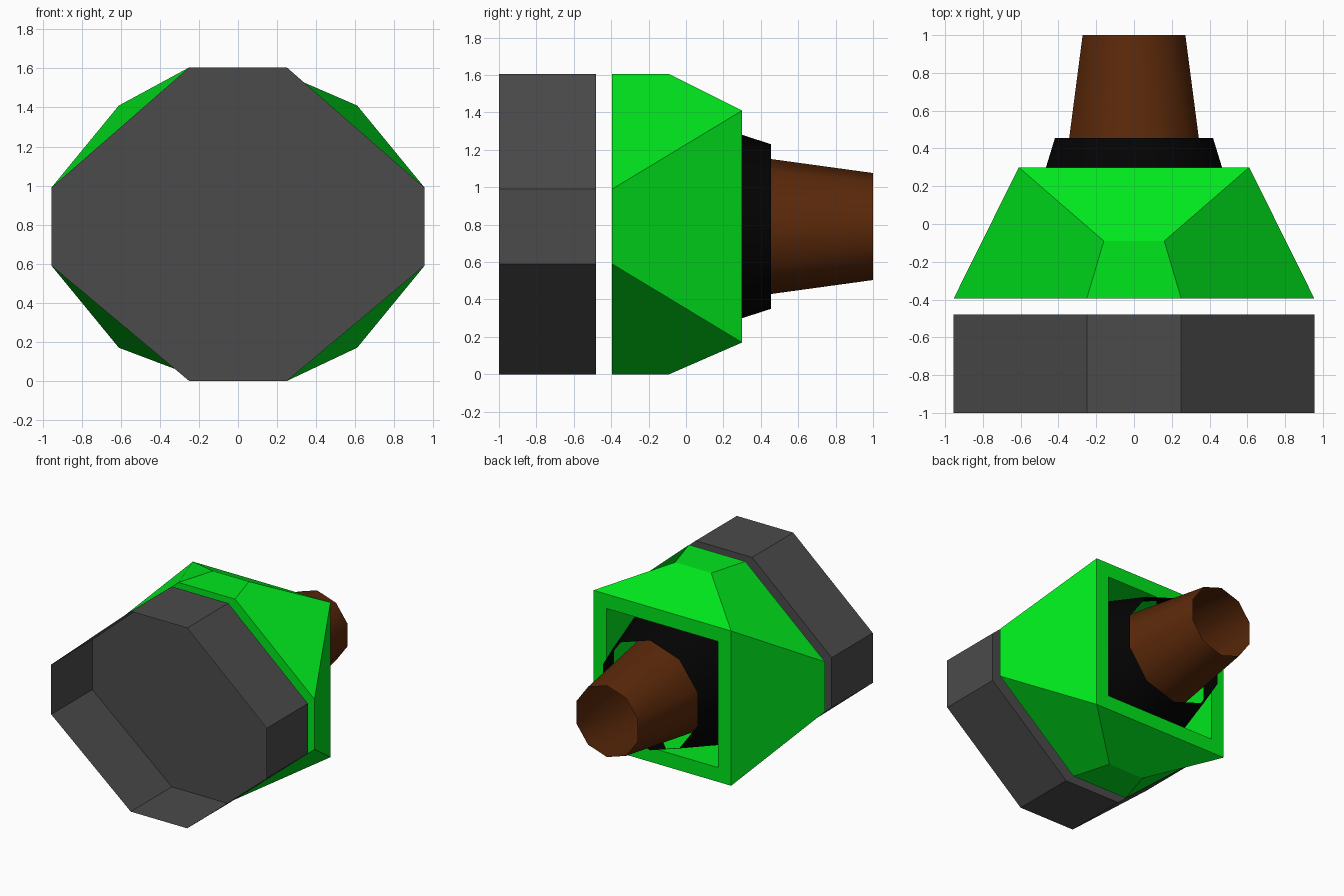
import bpy, bmesh, math

if "Cube" in bpy.data.objects:
    bpy.data.objects.remove(bpy.data.objects["Cube"])

def material(name, rgb):
    m = bpy.data.materials.new(name)
    m.diffuse_color = (*rgb, 1)
    m.use_nodes = True
    m.node_tree.nodes["Principled BSDF"].inputs["Base Color"].default_value = m.diffuse_color
    return m

def finish(bm, name, mat, smooth=False):
    bmesh.ops.recalc_face_normals(bm, faces=bm.faces[:])
    for f in bm.faces:
        f.smooth = smooth
    me = bpy.data.meshes.new(name)
    bm.to_mesh(me)
    bm.free()
    ob = bpy.data.objects.new(name, me)
    bpy.context.collection.objects.link(ob)
    me.materials.append(mat)
    return ob

def loft(name, rings, mat, end_cap=False, smooth=False):
    """Skin a list of (y, [(x, z), ...]) rings along y, open at the first ring."""
    bm = bmesh.new()
    rows = [[bm.verts.new((x, y, z)) for x, z in pts] for y, pts in rings]
    for a, b in zip(rows, rows[1:]):
        n = len(a)
        for i in range(n):
            j = (i + 1) % n
            bm.faces.new((a[i], a[j], b[j], b[i]))
    if end_cap:
        bm.faces.new(rows[-1])
    return finish(bm, name, mat, smooth)

def decagon(r, zc=0.79):
    angles = [math.pi / 2 + i * math.pi / 5 for i in range(10)]
    return [(r * math.cos(a), zc + r * math.sin(a)) for a in angles]

grey = material("dark_grey", (0.07, 0.07, 0.07))
green = material("green", (0.0, 0.8, 0.012))
black = material("black", (0.001, 0.001, 0.001))
brown = material("brown", (0.105, 0.022, 0.003))

# Front slab: a shell open at the front
outline = [(0.25, 0), (0.955, 0.59), (0.955, 0.99), (0.25, 1.605),
           (-0.25, 1.605), (-0.955, 0.99), (-0.955, 0.59), (-0.25, 0)]
loft("front_slab", [(-1, outline), (-0.48, outline)], grey, end_cap=True)

# Housing: octagonal front tapering to a rectangular back with a recess
bm = bmesh.new()
front = [bm.verts.new((x, -0.395, z)) for x, z in outline]
bm.faces.new(front)
side, edge, mid, back = {}, {}, {}, {}
for i, key in enumerate([(1, 0), (1, 0), (1, 1), (1, 1), (-1, 1), (-1, 1), (-1, 0), (-1, 0)]):
    (edge if i in (0, 3, 4, 7) else side)[key] = front[i]
for s in (1, -1):
    for t in (0, 1):
        mid[s, t] = bm.verts.new((s * 0.16, -0.09, 1.605 * t))
        back[s, t] = bm.verts.new((s * 0.61, 0.3, (0.17, 1.41)[t]))
for s in (1, -1):
    bm.faces.new((side[s, 0], side[s, 1], back[s, 1], back[s, 0]))
    for t in (0, 1):
        quad = [side[s, t], edge[s, t], mid[s, t], back[s, t]]
        if (s > 0) != (t > 0):
            quad = quad[1:] + quad[:1]
        bm.faces.new(quad)
for t in (0, 1):
    bm.faces.new((edge[1, t], edge[-1, t], mid[-1, t], mid[1, t]))
    bm.faces.new((mid[1, t], mid[-1, t], back[-1, t], back[1, t]))
rear = bm.faces.new((back[1, 0], back[1, 1], back[-1, 1], back[-1, 0]))
bmesh.ops.recalc_face_normals(bm, faces=bm.faces[:])
bmesh.ops.inset_individual(bm, faces=[rear], thickness=0.115, use_even_offset=True)
pit = bmesh.ops.extrude_discrete_faces(bm, faces=[rear])["faces"]
bmesh.ops.translate(bm, vec=(0, -0.38, 0), verts=pit[0].verts[:])
finish(bm, "housing", green)

# Collar and nozzle: open smooth tapered tubes
loft("collar", [(-0.05, decagon(0.603)), (0.455, decagon(0.44))], black, smooth=True)
loft("nozzle", [(-0.05, decagon(0.43)), (1, decagon(0.286))], brown, smooth=True)
